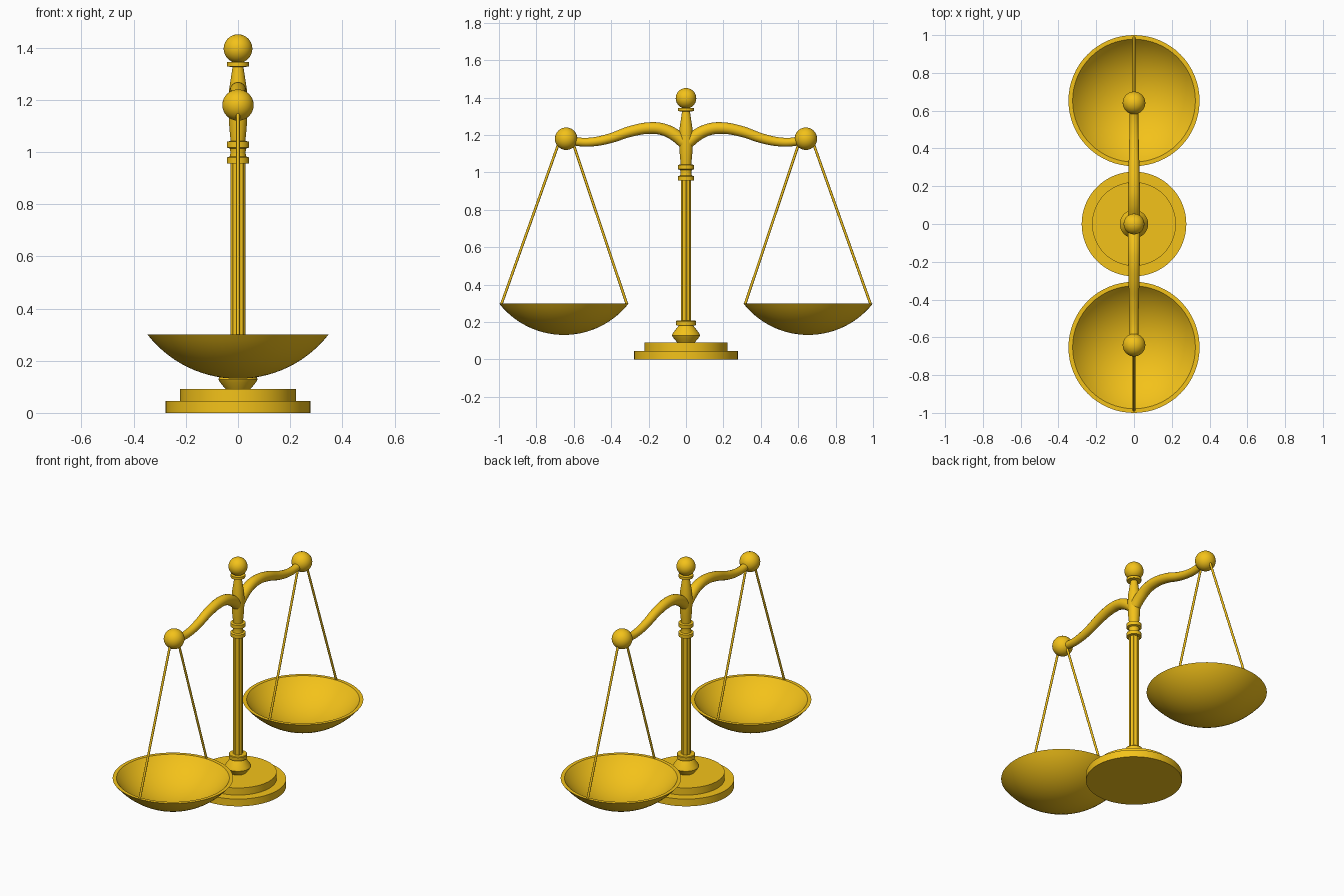
import bpy, math
from mathutils import Vector

if "Cube" in bpy.data.objects:
    bpy.data.objects.remove(bpy.data.objects["Cube"])

gold = bpy.data.materials.new("gold")
gold.diffuse_color = (0.9, 0.54, 0.01, 1)
gold.use_nodes = True
gold.node_tree.nodes["Principled BSDF"].inputs["Base Color"].default_value = gold.diffuse_color


def finish(ob, angle=30):
    ob.data.materials.clear()
    ob.data.materials.append(gold)
    bpy.ops.object.select_all(action='DESELECT')
    ob.select_set(True)
    bpy.context.view_layer.objects.active = ob
    bpy.ops.object.shade_smooth_by_angle(angle=math.radians(angle))
    return ob


def lathe(name, profile, loc=(0, 0, 0), n=64, scallop=0, depth=0):
    """Revolve (radius, z) points around z; zero radius gives a pole."""
    verts, faces, rings = [], [], []
    for r, z in profile:
        start = len(verts)
        if r < 1e-6:
            verts.append((0, 0, z))
            rings.append([start] * n)
            continue
        for i in range(n):
            a = 2 * math.pi * i / n
            rr = r - depth * abs(math.sin(a * scallop / 2))
            verts.append((rr * math.cos(a), rr * math.sin(a), z))
        rings.append(list(range(start, start + n)))
    for lo, hi in zip(rings, rings[1:]):
        for i in range(n):
            j = (i + 1) % n
            faces.append(tuple(dict.fromkeys((lo[i], lo[j], hi[j], hi[i]))))
    me = bpy.data.meshes.new(name)
    me.from_pydata(verts, [], faces)
    me.update()
    ob = bpy.data.objects.new(name, me)
    ob.location = loc
    bpy.context.collection.objects.link(ob)
    return finish(ob)


def ball(name, r, loc):
    bpy.ops.mesh.primitive_uv_sphere_add(segments=40, ring_count=20, radius=r, location=loc)
    bpy.context.object.name = name
    return finish(bpy.context.object)


def rod(name, a, b, r):
    a, b = Vector(a), Vector(b)
    bpy.ops.mesh.primitive_cylinder_add(vertices=12, radius=r, depth=(b - a).length,
                                        location=(a + b) / 2)
    ob = bpy.context.object
    ob.name = name
    ob.rotation_euler = (b - a).to_track_quat('Z', 'Y').to_euler()
    return finish(ob, 40)


def tube(name, points, radii):
    """Smooth tapering tube through the points."""
    cu = bpy.data.curves.new(name, 'CURVE')
    cu.dimensions = '3D'
    cu.bevel_depth = 1
    cu.bevel_resolution = 6
    cu.resolution_u = 8
    cu.use_fill_caps = True
    sp = cu.splines.new('BEZIER')
    sp.bezier_points.add(len(points) - 1)
    for bp, p, r in zip(sp.bezier_points, points, radii):
        bp.co, bp.radius = p, r
        bp.handle_left_type = bp.handle_right_type = 'AUTO'
    ob = bpy.data.objects.new(name, cu)
    bpy.context.collection.objects.link(ob)
    bpy.ops.object.select_all(action='DESELECT')
    ob.select_set(True)
    bpy.context.view_layer.objects.active = ob
    bpy.ops.object.convert(target='MESH')
    return finish(bpy.context.object, 40)


def cap(rim, rim_z, bottom, steps=14):
    """Spherical bowl profile from the bottom pole up to the rim."""
    h = rim_z - bottom
    R = (rim * rim + h * h) / (2 * h)
    top = math.asin(rim / R)
    return [(R * math.sin(top * i / steps), bottom + R * (1 - math.cos(top * i / steps)))
            for i in range(steps + 1)]


# Stepped base
lathe("base", [(0, 0), (0.277, 0), (0.277, 0.046), (0.222, 0.046), (0.222, 0.091), (0, 0.091)])

# Turned foot of the column with its ring
lathe("column_foot", [(0, 0.088), (0.045, 0.088), (0.068, 0.116), (0.075, 0.128), (0.071, 0.139),
                      (0.04, 0.18), (0.052, 0.182), (0.053, 0.204), (0.05, 0.208), (0, 0.208)])

# Fluted column
lathe("column", [(0, 0.2), (0.028, 0.2), (0.028, 0.96), (0, 0.96)], scallop=8, depth=0.005)

# Double collar, swelling neck and top collar
lathe("column_neck", [(0, 0.956), (0.043, 0.956), (0.043, 0.979), (0.031, 0.983), (0.029, 0.998),
                      (0.031, 1.013), (0.043, 1.017), (0.043, 1.04), (0.028, 1.042),
                      (0.033, 1.09), (0.036, 1.14), (0.037, 1.19), (0.034, 1.24),
                      (0.027, 1.285), (0.021, 1.325), (0.042, 1.328), (0.042, 1.344), (0, 1.344)])
ball("finial", 0.055, (0, 0, 1.396))

# Arm, pivot ball, pan and two hangers on each side
arm = [(0, 1.15), (0.06, 1.2), (0.12, 1.229), (0.19, 1.237), (0.29, 1.221),
       (0.41, 1.181), (0.5, 1.163), (0.57, 1.163), (0.64, 1.178)]
radii = [0.033, 0.033, 0.032, 0.031, 0.029, 0.026, 0.024, 0.023, 0.023]
bowl = cap(0.347, 0.3, 0.131) + cap(0.325, 0.3, 0.145)[::-1]
for side, s in (("left", -1), ("right", 1)):
    tube(side + "_arm", [(0, s * y, z) for y, z in arm], radii)
    ball(side + "_arm_ball", 0.06, (0, s * 0.641, 1.18))
    lathe(side + "_pan", bowl, (0, s * 0.653, 0))
    rod(side + "_outer_hanger", (0, s * 0.672, 1.18), (0, s * 0.987, 0.295), 0.007)
    rod(side + "_inner_hanger", (0, s * 0.612, 1.18), (0, s * 0.316, 0.295), 0.007)
